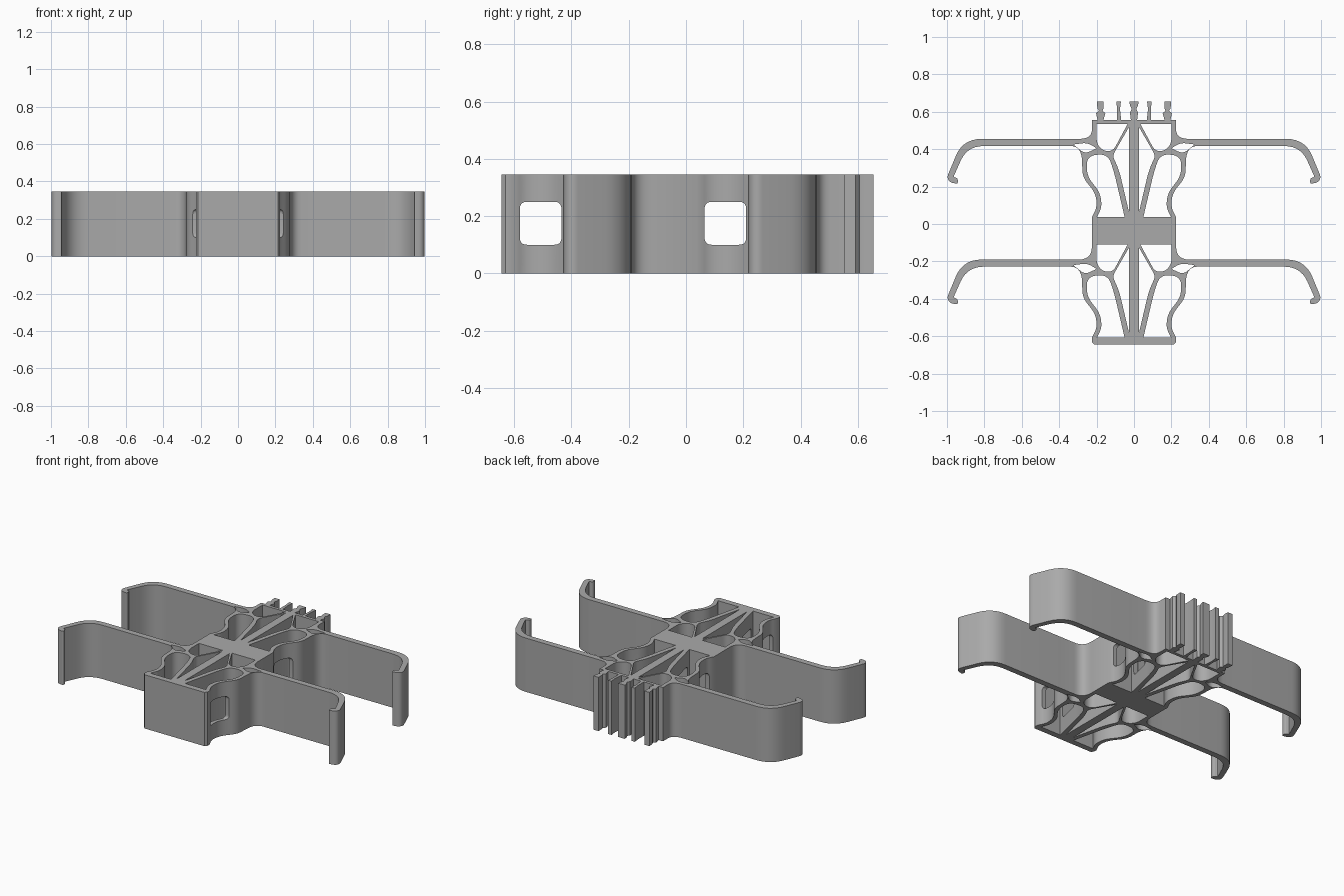
import bpy, bmesh
from math import pi
from mathutils import Vector, Matrix

cube = bpy.data.objects.get("Cube")
if cube:
    bpy.data.objects.remove(cube, do_unlink=True)

HEIGHT = 0.345
PITCH = 0.645          # spacing of the two identical modules

grey = bpy.data.materials.new("mid grey")
grey.use_nodes = True
grey.diffuse_color = (0.4, 0.4, 0.4, 1)
grey.node_tree.nodes["Principled BSDF"].inputs["Base Color"].default_value = (0.4, 0.4, 0.4, 1)


def rounded(points, steps=7):
    """Closed outline from (x, y, corner cut) points."""
    out = []
    for i, p in enumerate(points):
        c = Vector(p[:2])
        cut = p[2] if len(p) > 2 else 0
        if not cut:
            out.append(c)
            continue
        a = Vector(points[i - 1][:2]) - c
        b = Vector(points[(i + 1) % len(points)][:2]) - c
        a *= min(cut / a.length, 0.49)
        b *= min(cut / b.length, 0.49)
        for k in range(steps + 1):
            t = k / steps
            out.append(c + a * (1 - t) ** 2 + b * t ** 2)
    return out


def shift(points, dy, side=1):
    return [(p[0] * side, p[1] + dy, *p[2:]) for p in points]


def prism(name, outlines, depth=HEIGHT):
    """Extrude an outline with holes, resting on z = 0."""
    curve = bpy.data.curves.new(name, 'CURVE')
    curve.dimensions = '2D'
    curve.fill_mode = 'BOTH'
    curve.extrude = depth / 2
    for line in outlines:
        verts = rounded(line)
        spline = curve.splines.new('POLY')
        spline.points.add(len(verts) - 1)
        for point, v in zip(spline.points, verts):
            point.co = (v.x, v.y, 0, 1)
        spline.use_cyclic_u = True
    temp = bpy.data.objects.new(name + " curve", curve)
    bpy.context.collection.objects.link(temp)
    graph = bpy.context.evaluated_depsgraph_get()
    mesh = bpy.data.meshes.new_from_object(temp.evaluated_get(graph))
    bpy.data.objects.remove(temp, do_unlink=True)
    bm = bmesh.new()
    bm.from_mesh(mesh)
    bmesh.ops.remove_doubles(bm, verts=bm.verts, dist=0.00005)
    bmesh.ops.translate(bm, verts=bm.verts, vec=(0, 0, depth / 2))
    bmesh.ops.recalc_face_normals(bm, faces=bm.faces)
    bm.to_mesh(mesh)
    bm.free()
    mesh.materials.clear()
    mesh.materials.append(grey)
    mesh.name = name
    obj = bpy.data.objects.new(name, mesh)
    bpy.context.collection.objects.link(obj)
    return obj


# Outer wall of one module, right half, running from back to front
wall = [(.225, .455, .07), (.4, .455), (.4, .417), (.28, .417, .1),
        (.275, .25, .04), (.205, .165, .05), (.198, .09, .03), (.225, .037)]
half = ([(.225, .555)] + wall + shift(wall, -PITCH)
        + [(.225, -.63), (.213, -.645)])
outline = half + shift(half[::-1], 0, -1)

# Openings between the ribs of one module
corner_hole = [(.2, .535), (.034, .535), (.112, .39, .03), (.165, .39, .03), (.2, .43, .03)]
spine_hole = [(.026, .52), (.115, .365, .025), (.08, .29, .05), (.026, .06)]
pod_hole = [(.05, .037), (.198, .037), (.172, .09, .03), (.18, .165, .04),
            (.25, .255, .04), (.255, .365, .07), (.14, .375, .05), (.107, .28, .05)]
junction_hole = [(.2, .405, .01), (.25, .435, .03), (.325, .425, .01), (.262, .375, .03)]
holes = [shift(h, dy, side)
         for h in (corner_hole, spine_hole, pod_hole, junction_hole)
         for dy in (0, -PITCH) for side in (1, -1)]
body = prism("body_frame", [outline] + holes)

# Rounded side windows cut through the frame
for dy in (0, -PITCH):
    window = [(-.1, .065, .025), (-.25, .065, .025), (-.25, .21, .025), (-.1, .21, .025)]
    cutter = prism("window_cutter", [shift(window, dy)], 0.8)
    cutter.data.transform(Matrix.Translation((-.4, 0, 0)) @ Matrix.Rotation(pi / 2, 4, 'Y'))
    cutter.hide_render = True
    mod = body.modifiers.new("window", 'BOOLEAN')
    mod.operation = 'DIFFERENCE'
    mod.solver = 'EXACT'
    mod.object = cutter
    bpy.context.view_layer.objects.active = body
    body.select_set(True)
    bpy.ops.object.modifier_apply(modifier=mod.name)
    bpy.data.objects.remove(cutter, do_unlink=True)

parts = [body]

# Four hooked arms
arm = [(.4, .455), (.915, .455, .1), (1, .25, .02), (.985, .222, .02), (.942, .215, .01),
       (.942, .243, .01), (.965, .252, .008), (.892, .417, .09), (.4, .417)]
for row, dy in (("back", 0), ("front", -PITCH)):
    for name, side in (("left", 1), ("right", -1)):
        parts.append(prism(f"{row}_{name}_arm", [shift(arm, dy, side)]))

# Barbed teeth along the back
outer_tooth = [(.163, .655), (.198, .655), (.196, .62), (.188, .605), (.203, .592),
               (.193, .55), (.165, .55), (.153, .592), (.168, .605), (.163, .62)]
inner_tooth = [(.07, .655), (.095, .655), (.09, .615), (.09, .55), (.068, .55), (.075, .615)]
for name, side in (("left", 1), ("right", -1)):
    parts.append(prism(f"outer_{name}_tooth", [shift(outer_tooth, 0, side)]))
    parts.append(prism(f"inner_{name}_tooth", [shift(inner_tooth, 0, side)]))
barb = [(.024, .655), (.022, .635), (.012, .613), (.022, .597), (.016, .55)]
parts.append(prism("middle_tooth", [barb + shift(barb[::-1], 0, -1)]))

# Smooth curved walls, keep edges sharp
for obj in parts:
    bpy.ops.object.select_all(action='DESELECT')
    obj.select_set(True)
    bpy.context.view_layer.objects.active = obj
    bpy.ops.object.shade_smooth_by_angle(angle=pi / 6)
